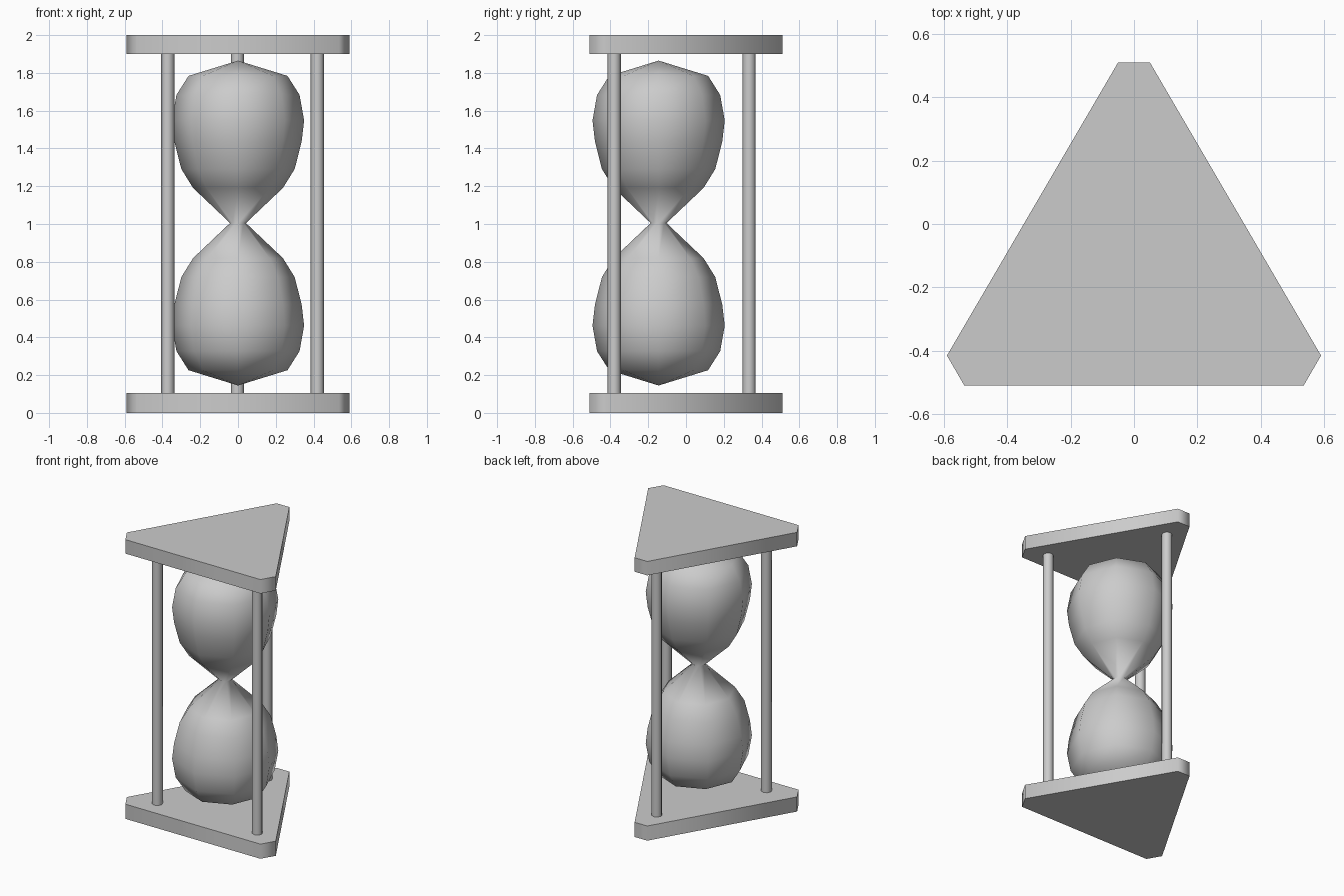
import bpy, bmesh
from math import radians, sin, cos, pi

if "Cube" in bpy.data.objects:
    bpy.data.objects.remove(bpy.data.objects["Cube"])


def make_object(name, bm, angle):
    bmesh.ops.recalc_face_normals(bm, faces=bm.faces)
    mesh = bpy.data.meshes.new(name)
    bm.to_mesh(mesh)
    bm.free()
    obj = bpy.data.objects.new(name, mesh)
    bpy.context.collection.objects.link(obj)
    bpy.ops.object.select_all(action='DESELECT')
    obj.select_set(True)
    bpy.context.view_layer.objects.active = obj
    bpy.ops.object.shade_smooth_by_angle(angle=radians(angle))
    return obj


def prism(name, outline, z0, z1, angle):
    bm = bmesh.new()
    low = [bm.verts.new((x, y, z0)) for x, y in outline]
    high = [bm.verts.new((x, y, z1)) for x, y in outline]
    bm.faces.new(low)
    bm.faces.new(high)
    n = len(outline)
    for i in range(n):
        j = (i + 1) % n
        bm.faces.new((low[i], low[j], high[j], high[i]))
    return make_object(name, bm, angle)


def circle(cx, cy, r, n):
    return [(cx + r * cos(2 * pi * i / n), cy + r * sin(2 * pi * i / n)) for i in range(n)]


# Triangular end plates with clipped corners
half = [(0.05, 0.51), (0.59, -0.415), (0.535, -0.51)]
plate = half + [(-x, y) for x, y in reversed(half)]
prism("bottom_plate", plate, 0.0, 0.105, 65)
prism("top_plate", plate, 1.9, 2.0, 65)

# Three posts
for name, x, y in (("front_left_post", -0.372, -0.38),
                   ("front_right_post", 0.42, -0.38),
                   ("back_post", -0.003, 0.334)):
    prism(name, circle(x, y, 0.035, 8), 0.1, 1.905, 60)

# Glass: half profile (radius, height above the neck), mirrored for the lower bulb
SIDES, MID, CY = 8, 1.005, -0.145
upper = [(0.238, 0.186), (0.30, 0.286), (0.337, 0.432),
         (0.35, 0.543), (0.326, 0.678), (0.262, 0.779)]
profile = [(r, -h) for r, h in reversed(upper)] + [(0.042, 0.0)] + upper
bm = bmesh.new()
rings = [[bm.verts.new((x, y, MID + h)) for x, y in circle(0, CY, r, SIDES)]
         for r, h in profile]
bottom = bm.verts.new((0, CY, MID - 0.86))
top = bm.verts.new((0, CY, MID + 0.86))
for i in range(SIDES):
    j = (i + 1) % SIDES
    for a, b in zip(rings, rings[1:]):
        bm.faces.new((a[i], a[j], b[j], b[i]))
    bm.faces.new((bottom, rings[0][j], rings[0][i]))
    bm.faces.new((top, rings[-1][i], rings[-1][j]))
make_object("glass_bulbs", bm, 180)
